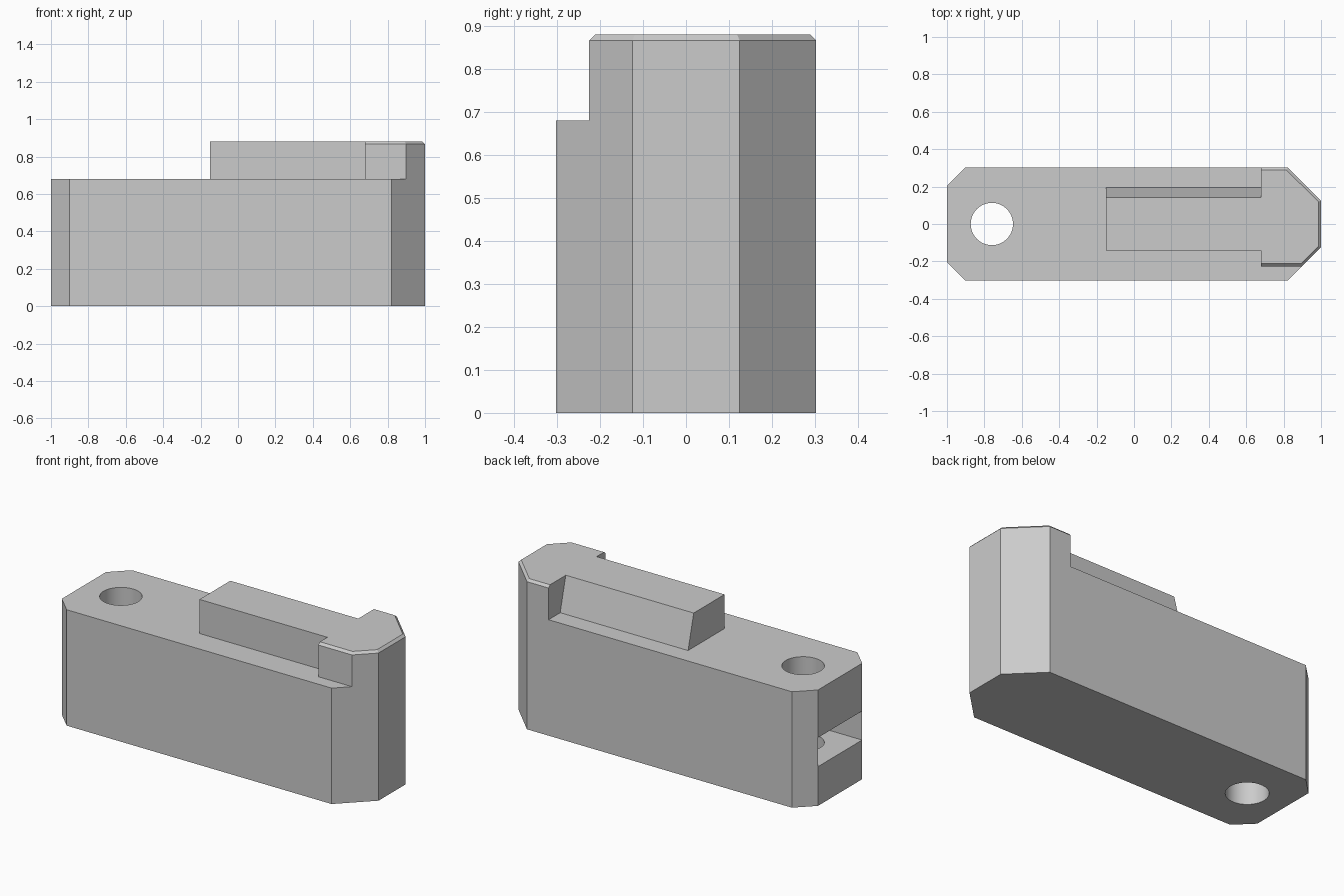
import bpy, bmesh

if "Cube" in bpy.data.objects:
    bpy.data.objects.remove(bpy.data.objects["Cube"])

grey = bpy.data.materials.new("plain grey")
grey.diffuse_color = (0.6, 0.6, 0.6, 1)
grey.use_nodes = True
grey.node_tree.nodes["Principled BSDF"].inputs["Base Color"].default_value = grey.diffuse_color


def prism(name, base, top, z0, z1, bevel=0.0, open_x=None, open_bottom=False):
    """Solid between two matching outlines, with optional top bevel and open hidden sides."""
    bm = bmesh.new()
    lo = [bm.verts.new((x, y, z0)) for x, y in base]
    hi = [bm.verts.new((x, y, z1)) for x, y in top]
    n = len(lo)
    bm.faces.new(lo[::-1])
    cap = bm.faces.new(hi)
    for i in range(n):
        j = (i + 1) % n
        bm.faces.new((lo[i], lo[j], hi[j], hi[i]))
    if bevel:
        # bevel the top rim except its straight inner edge
        x_min = min(x for x, y in top)
        rim = [e for e in cap.edges if any(v.co.x > x_min + 0.001 for v in e.verts)]
        bmesh.ops.bevel(bm, geom=rim, offset=bevel, segments=1, affect='EDGES')
    bm.normal_update()
    hidden = [f for f in bm.faces
              if (open_bottom and f.normal.z < -0.9)
              or (open_x is not None and all(abs(v.co.x - open_x) < 1e-4 for v in f.verts))]
    bmesh.ops.delete(bm, geom=hidden, context='FACES')
    mesh = bpy.data.meshes.new(name)
    bm.to_mesh(mesh)
    bm.free()
    obj = bpy.data.objects.new(name, mesh)
    mesh.materials.append(grey)
    bpy.context.collection.objects.link(obj)
    return obj


def cut(target, cutter):
    """Subtract the cutter and remove it."""
    mod = target.modifiers.new("cut", 'BOOLEAN')
    mod.operation = 'DIFFERENCE'
    mod.solver = 'EXACT'
    mod.object = cutter
    bpy.context.view_layer.objects.active = target
    bpy.ops.object.modifier_apply(modifier=mod.name)
    bpy.data.objects.remove(cutter, do_unlink=True)


W, STEP, TOP = 0.303, 0.68, 0.88

# body block with chamfered corners
outline = [(-1, -0.205), (-0.9, -W), (0.82, -W), (1, -0.125),
           (1, 0.125), (0.82, W), (-0.9, W), (-1, 0.205)]
body = prism("body", outline, outline, 0, STEP)

# slot across the left end
slot = [(-1.1, -0.204), (-0.55, -0.204), (-0.55, 0.204), (-1.1, 0.204)]
cut(body, prism("slot_cutter", slot, slot, 0.23, 0.40))

# round pin hole through the left end
bpy.ops.mesh.primitive_cylinder_add(vertices=64, radius=0.113, depth=2, location=(-0.76, 0, 0.3))
hole = bpy.context.object
hole.data.materials.append(grey)
bpy.ops.object.shade_smooth_by_angle()
cut(body, hole)

# raised head at the right end
head = [(0.68, -0.226), (0.898, -0.226), (1, -0.125), (1, 0.125), (0.82, W), (0.68, W)]
prism("head", head, head, STEP, TOP, bevel=0.014, open_bottom=True)

# rail running from the head, sloped on its back side
rail_base = [(-0.15, -0.143), (0.68, -0.143), (0.68, 0.195), (-0.15, 0.195)]
rail_top = [(-0.15, -0.143), (0.68, -0.143), (0.68, 0.143), (-0.15, 0.143)]
prism("rail", rail_base, rail_top, STEP, TOP, open_x=0.68, open_bottom=True)
